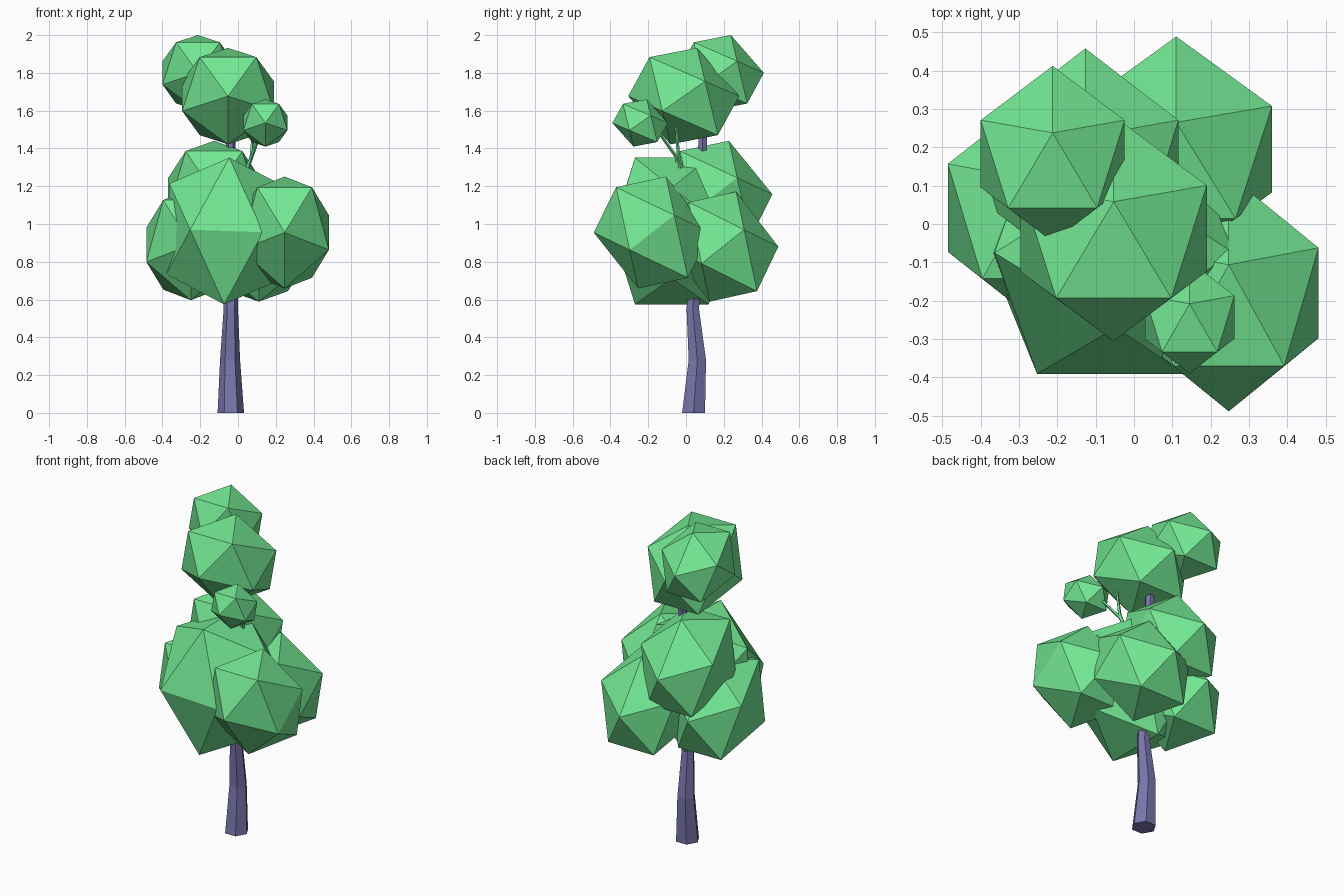
import bpy, bmesh
from math import radians, cos, sin, pi, sqrt
from mathutils import Matrix, Vector

if "Cube" in bpy.data.objects:
    bpy.data.objects.remove(bpy.data.objects["Cube"])

PHI = (1 + sqrt(5)) / 2


def material(name, color):
    m = bpy.data.materials.new(name)
    m.diffuse_color = (*color, 1)
    m.use_nodes = True
    m.node_tree.nodes["Principled BSDF"].inputs["Base Color"].default_value = m.diffuse_color
    return m


leaf = material("leaf_green", (0.17, 0.80, 0.29))
bark = material("bark_violet", (0.19, 0.18, 0.41))


def finish(bm, name, mat):
    bmesh.ops.recalc_face_normals(bm, faces=bm.faces)
    me = bpy.data.meshes.new(name)
    bm.to_mesh(me)
    bm.free()
    me.materials.append(mat)
    ob = bpy.data.objects.new(name, me)
    bpy.context.collection.objects.link(ob)
    return ob


def icosahedron(name, matrix):
    bm = bmesh.new()
    for a in (-1, 1):
        for b in (-PHI, PHI):
            for p in ((0, a, b), (a, b, 0), (b, 0, a)):
                bm.verts.new(matrix @ Vector(p))
    bmesh.ops.convex_hull(bm, input=bm.verts)
    return finish(bm, name, leaf)


def tube(name, rings, sides, mat, phase=0.0):
    # rings: (x, y, z, radius), capped at both ends
    bm = bmesh.new()
    loops = []
    for x, y, z, r in rings:
        loops.append([bm.verts.new((x + r * cos(phase + 2 * pi * i / sides),
                                    y + r * sin(phase + 2 * pi * i / sides), z))
                      for i in range(sides)])
    for lo, hi in zip(loops, loops[1:]):
        for i in range(sides):
            j = (i + 1) % sides
            bm.faces.new((lo[i], lo[j], hi[j], hi[i]))
    bm.faces.new(loops[0][::-1])
    bm.faces.new(loops[-1])
    return finish(bm, name, mat)


# Foliage clumps: shared tilted, slightly leaning icosahedron
lean = Matrix(((1, 0, 0, 0), (0, 1.03, -0.24, 0), (0, 0, 1, 0), (0, 0, 0, 1)))
base = lean @ Matrix.Rotation(radians(-58.28), 4, 'X') @ Matrix.Scale(0.15, 4)
clumps = {
    "foliage_crown": ((-0.053, -0.012, 1.677), (1.0, 1.0, 1.0)),
    "foliage_top_back": ((-0.212, 0.183, 1.80), (0.773, 0.78, 0.785)),
    "foliage_small": ((0.145, -0.243, 1.535), (0.48, 0.50, 0.49)),
    "foliage_front_right": ((0.247, -0.18, 0.955), (0.965, 1.05, 1.16)),
    "foliage_upper_back": ((-0.127, 0.155, 1.157), (1.0, 1.03, 1.11)),
    "foliage_back_right": ((0.11, 0.195, 0.88), (1.03, 1.0, 1.14)),
    "foliage_left": ((-0.25, 0.042, 0.89), (0.97, 1.02, 1.15)),
}
for name, (pos, scale) in clumps.items():
    icosahedron(name, Matrix.Translation(pos) @ Matrix.Diagonal((*scale, 1)) @ base)

# Large front clump, edge facing forward
icosahedron("foliage_front", Matrix.Translation((-0.06, -0.075, 0.963))
            @ Matrix.Rotation(radians(2), 4, 'Y')
            @ Matrix.Diagonal((0.193, 0.195, 0.24, 1)))

# Crooked trunk
tube("trunk", [(-0.038, 0.04, 0, 0.07), (-0.042, 0.06, 0.28, 0.053),
               (-0.038, 0.036, 0.55, 0.038), (-0.04, 0.07, 1.0, 0.032),
               (-0.038, 0.093, 1.55, 0.024)], 6, bark)

# Thin forked twigs under the small clump
tube("twig_small_clump", [(0.03, -0.01, 1.25, 0.012), (0.065, -0.04, 1.34, 0.012),
                          (0.13, -0.17, 1.52, 0.008)], 5, leaf)
tube("twig_crown", [(0.04, -0.02, 1.25, 0.011), (0.07, -0.04, 1.36, 0.010),
                    (0.085, -0.055, 1.56, 0.006)], 5, leaf)
